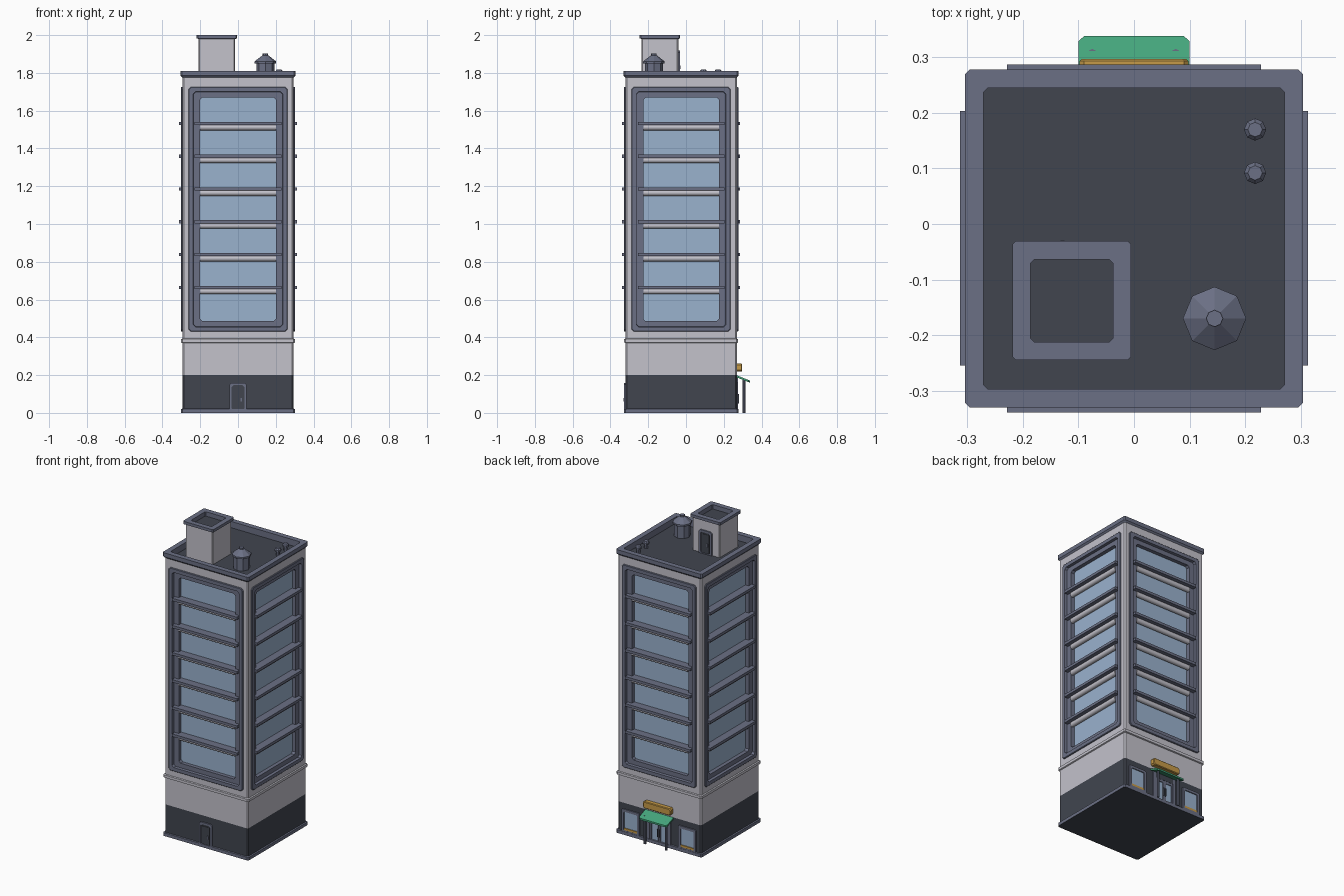
import bpy, bmesh, math
from mathutils import Matrix, Vector

if "Cube" in bpy.data.objects:
    bpy.data.objects.remove(bpy.data.objects["Cube"])


def material(name, hex_code):
    m = bpy.data.materials.new(name)
    rgb = [int(hex_code[i:i + 2], 16) / 255 for i in (0, 2, 4)]
    lin = [c / 12.92 if c <= 0.04045 else ((c + 0.055) / 1.055) ** 2.4 for c in rgb]
    m.diffuse_color = (*lin, 1)
    m.use_nodes = True
    m.node_tree.nodes["Principled BSDF"].inputs["Base Color"].default_value = m.diffuse_color
    return m


LIGHT, TRIM, DARK, GLASS, GREEN, GOLD = range(6)
MATS = [material("light_grey_wall", "C3C2CB"), material("slate_trim", "6B7085"),
        material("charcoal", "41454F"), material("blue_glass", "9AB2CE"),
        material("green_canopy", "45A67C"), material("ochre", "C69B48")]
CY, HALF = -0.026, 0.295          # tower centre in y, half width
FLAT = Matrix.Translation((0, CY, 0))


def facing(k, x=0, y=CY):
    """Local (u, v, n) = (across, up, outward) for the wall turned k quarter turns from the front."""
    return (Matrix.Translation((x, y, 0)) @ Matrix.Rotation(k * math.pi / 2, 4, 'Z')
            @ Matrix.Rotation(math.pi / 2, 4, 'X'))


def finish(name, bm, M):
    me = bpy.data.meshes.new(name)
    bm.transform(M)
    bm.to_mesh(me)
    bm.free()
    for m in MATS:
        me.materials.append(m)
    ob = bpy.data.objects.new(name, me)
    bpy.context.collection.objects.link(ob)
    return ob


def stepped(name, M, centre, loops, cap, chamfer=0.0, base=None):
    """Nested chamfered rectangles (half u, half v, n, material) bridged in order and capped."""
    bm = bmesh.new()
    cu, cv = centre
    rings = []
    for hu, hv, n, _ in loops:
        pts = []
        for su, sv in ((-1, -1), (1, -1), (1, 1), (-1, 1)):
            p = [(su * (hu - chamfer), sv * hv), (su * hu, sv * (hv - chamfer))]
            if su * sv < 0:
                p.reverse()
            # corner order runs counter-clockwise
            p = p[::-1] if chamfer else p[:1]
            pts += p
        rings.append([bm.verts.new((cu + u, cv + v, n)) for u, v in pts])
    for (a, b), spec in zip(zip(rings, rings[1:]), loops[1:]):
        for i in range(len(a)):
            j = (i + 1) % len(a)
            bm.faces.new((a[i], a[j], b[j], b[i])).material_index = spec[3]
    bm.faces.new(rings[-1]).material_index = cap
    if base is not None:
        bm.faces.new(rings[0][::-1]).material_index = base
    return finish(name, bm, M)


def box(name, M, lo, hi, mat):
    lo, hi = Vector(lo), Vector(hi)
    c, h = (lo + hi) / 2, (hi - lo) / 2
    return stepped(name, M, (c.x, c.y), [(h.x, h.y, lo.z, mat), (h.x, h.y, hi.z, mat)], mat, 0, mat)


def turned(name, x, y, profile, mat, sides=8):
    """Low-poly round part from a (radius, z) profile."""
    bm = bmesh.new()
    rings = [[bm.verts.new((x + r * math.cos(2 * math.pi * i / sides),
                            y + r * math.sin(2 * math.pi * i / sides), z))
              for i in range(sides)] for r, z in profile]
    for a, b in zip(rings, rings[1:]):
        for i in range(sides):
            j = (i + 1) % sides
            bm.faces.new((a[i], a[j], b[j], b[i]))
    bm.faces.new(rings[-1])
    bm.faces.new(rings[0][::-1])
    for f in bm.faces:
        f.material_index = mat
    return finish(name, bm, Matrix())


def square(*steps):
    return [(h, h, z, m) for h, z, m in steps]


# Tower shell: plinth, dark ground floor, band, light walls, cornice and sunken roof
tower = stepped("tower_body", FLAT, (0, 0), square(
    (.303, 0, TRIM), (.303, .02, TRIM), (HALF, .022, TRIM), (HALF, .2, DARK),
    (HALF, .37, LIGHT), (.302, .373, LIGHT), (.302, .39, LIGHT), (HALF, .393, LIGHT),
    (HALF, 1.775, LIGHT), (.304, 1.785, TRIM), (.304, 1.81, TRIM),
    (.271, 1.81, TRIM), (.271, 1.77, TRIM)), DARK, .008, DARK)

for k, side in enumerate(("front", "right", "back", "left")):
    M = facing(k)
    # Recess for the tall window
    cutter = box("recess_cutter", M, (-.24, .45, .25), (.24, 1.705, .35), LIGHT)
    cutter.hide_render = True
    mod = tower.modifiers.new("recess", 'BOOLEAN')
    mod.operation, mod.object, mod.solver = 'DIFFERENCE', cutter, 'EXACT'
    bpy.context.view_layer.objects.active = tower
    bpy.ops.object.modifier_apply(modifier=mod.name)
    bpy.data.objects.remove(cutter)
    # Stepped frame with glass
    stepped(side + "_window", M, (0, 1.078), [
        (.262, .648, .29, TRIM), (.262, .648, .300, TRIM), (.259, .645, .303, TRIM),
        (.237, .623, .303, TRIM), (.235, .621, .286, TRIM), (.2, .592, .286, TRIM),
        (.2, .592, .262, TRIM)], GLASS, .012)
    # Floor ledges with a pale rounded blind box under each
    for i in range(6):
        z = 1.532 - i * .1735
        box(f"{side}_ledge_{i}", M, (-.229, z - .0085, .255), (.229, z + .0085, .313), TRIM)
        bm = bmesh.new()
        bmesh.ops.create_cone(bm, cap_ends=True, segments=16, radius1=.016, radius2=.016, depth=.4)
        for f in bm.faces:
            f.smooth = len(f.verts) == 4
            f.material_index = LIGHT
        finish(f"{side}_blind_{i}", bm, M @ Matrix.Translation((0, z - .02, .277))
               @ Matrix.Rotation(math.pi / 2, 4, 'Y'))


def service_door(name, M, n, z):
    stepped(name, M, (0, z + .075), [
        (.046, .079, n - .005, TRIM), (.046, .079, n + .008, TRIM),
        (.034, .067, n + .008, TRIM), (.034, .067, n + .002, TRIM)], DARK, .01)
    box(name + "_leaf", M, (-.027, z + .012, n), (.027, z + .13, n + .005), DARK)
    box(name + "_handle", M, (.013, z + .055, n), (.02, z + .075, n + .011), TRIM)


# Stair house on the roof and the two service doors
stepped("stair_house", Matrix.Translation((-.112, -.138, 0)), (0, 0), square(
    (.097, 1.765, LIGHT), (.097, 1.98, LIGHT), (.107, 1.982, TRIM), (.107, 2.0, TRIM),
    (.074, 2.0, TRIM), (.074, 1.972, TRIM)), DARK, .006, LIGHT)
service_door("roof_door", facing(2, -.112, -.138), .097, 1.765)
service_door("front_door", facing(0), HALF, .005)

# Roof tank and small vents
turned("roof_tank", .145, -.17, [(.048, 1.765), (.048, 1.85), (.057, 1.85), (.057, 1.861),
                                 (.015, 1.893), (.015, 1.903)], TRIM)
for i, y in enumerate((.17, .092)):
    turned(f"roof_vent_{i}", .218, y, [(.012, 1.765), (.012, 1.798), (.02, 1.798),
                                       (.02, 1.808), (.013, 1.817)], TRIM)

# Shop front at the back: display windows, double door, sign
B = facing(2)
for s in (-1, 1):
    tag = "left" if s < 0 else "right"
    stepped(tag + "_shop_window", B, (s * .2, .088), [
        (.062, .075, .29, TRIM), (.062, .075, .302, TRIM),
        (.047, .059, .302, TRIM), (.047, .059, .296, TRIM)], GLASS, .005)
    box(tag + "_window_sill", B, (s * .2 - .045, .029, .294), (s * .2 + .045, .042, .3015), GOLD)
    stepped(tag + "_entrance_leaf", B, (s * .032, .078), [
        (.031, .073, .29, TRIM), (.031, .073, .3, TRIM),
        (.021, .058, .3, TRIM), (.021, .058, .296, TRIM)], GLASS)
    box(tag + "_entrance_handle", B, (s * .007 - .002, .05, .3), (s * .007 + .002, .1, .306), DARK)
    turned(tag + "_canopy_post", s * .075, .307, [(.008, 0), (.008, .182)], TRIM)
    box(tag + "_entrance_jamb", B, (s * .074 - .01, .02, .29), (s * .074 + .01, .19, .301), TRIM)
box("entrance_lintel", B, (-.064, .151, .29), (.064, .19, .301), DARK)
stepped("shop_sign", B, (0, .24), [(.098, .022, .29, GOLD), (.098, .022, .319, GOLD),
                                   (.094, .018, .323, GOLD)], GOLD, .008)

# Sloping canopy with clipped outer corners
bm = bmesh.new()
outline = [(-.1, .29), (.1, .29), (.1, .355), (.09, .364), (-.09, .364), (-.1, .355)]
face = bm.faces.new([bm.verts.new((u, .19 - (n - .29) * .4, n)) for u, n in outline])
ext = bmesh.ops.extrude_face_region(bm, geom=[face])
bmesh.ops.translate(bm, vec=(0, .011, 0), verts=[v for v in ext["geom"] if isinstance(v, bmesh.types.BMVert)])
bmesh.ops.recalc_face_normals(bm, faces=bm.faces)
for f in bm.faces:
    f.material_index = GREEN
finish("canopy", bm, B)
